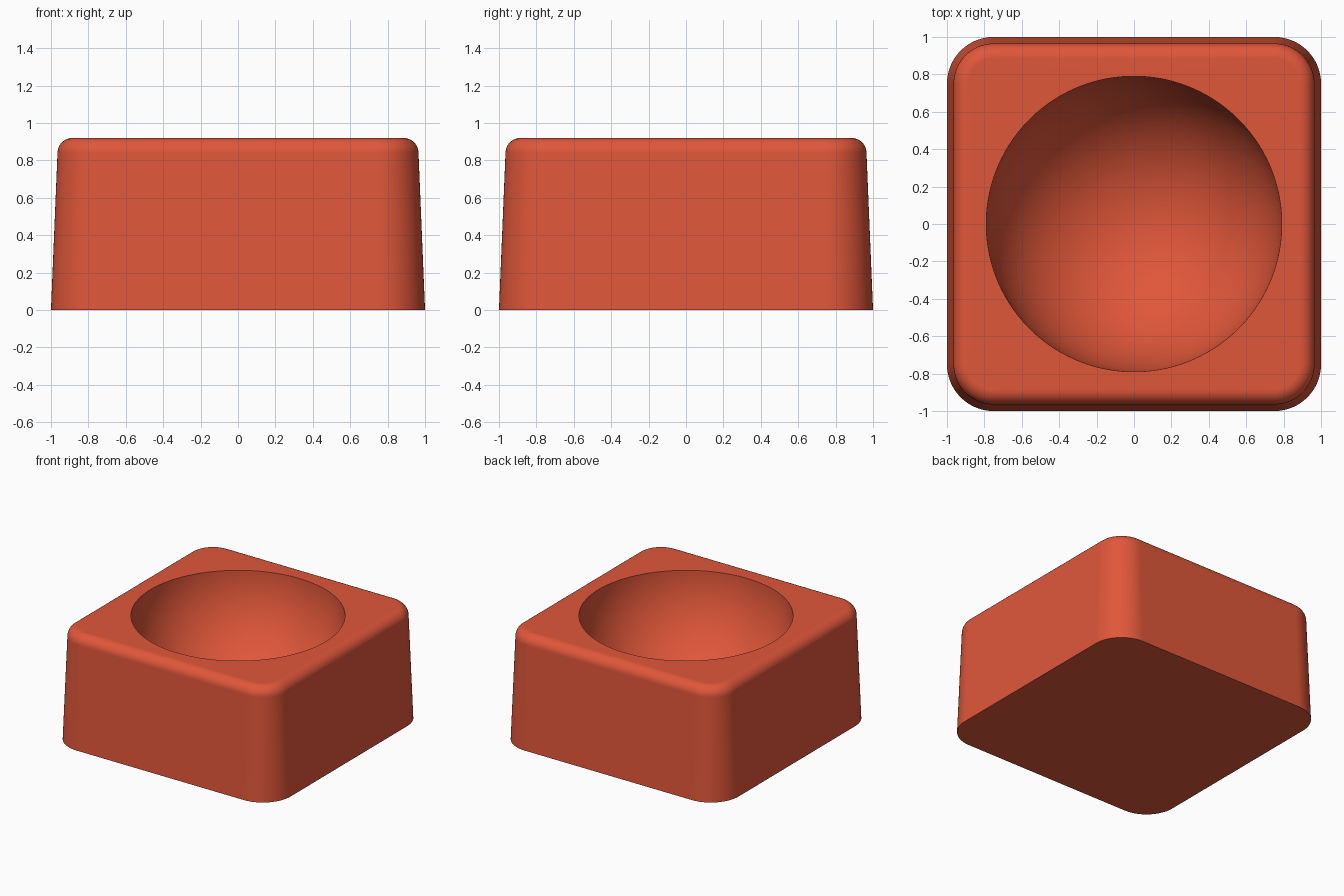
import bpy, bmesh
from math import sin, cos, pi, radians

cube = bpy.data.objects.get("Cube")
if cube:
    bpy.data.objects.remove(cube, do_unlink=True)

CORNER = 32            # points per rounded corner
HEIGHT = 0.92
BOWL = 0.79            # bowl radius
FILLET = 0.08
DRAFT = 0.035          # inward taper of the walls

mat = bpy.data.materials.new("terracotta red")
mat.use_nodes = True
colour = (0.745, 0.095, 0.042, 1)
mat.diffuse_color = colour
mat.node_tree.nodes["Principled BSDF"].inputs["Base Color"].default_value = colour

bm = bmesh.new()


def square_ring(inset, z):
    """Rounded square outline, offset inward by inset."""
    ring = []
    radius = 0.25 - inset
    for q in range(4):
        mid = pi / 4 + q * pi / 2
        cx, cy = (0.75 if cos(mid) > 0 else -0.75), (0.75 if sin(mid) > 0 else -0.75)
        for i in range(CORNER):
            a = (q + i / (CORNER - 1)) * pi / 2
            ring.append(bm.verts.new((cx + radius * cos(a), cy + radius * sin(a), z)))
    return ring


def round_ring(radius, z):
    n = 4 * CORNER
    return [bm.verts.new((radius * cos(2 * pi * (i + 0.5) / n),
                          radius * sin(2 * pi * (i + 0.5) / n), z)) for i in range(n)]


# Tapered walls and rounded top edge
rings = [square_ring(0, 0)]
for k in range(9):
    t = k / 8 * pi / 2
    rings.append(square_ring(DRAFT + FILLET * (1 - cos(t)), HEIGHT - FILLET * (1 - sin(t))))

# Flat top running into the hemispherical bowl
for k in range(32):
    t = k / 32 * pi / 2
    rings.append(round_ring(BOWL * cos(t), HEIGHT - BOWL * sin(t)))

for low, high in zip(rings, rings[1:]):
    for i in range(len(low)):
        j = (i + 1) % len(low)
        bm.faces.new((low[i], low[j], high[j], high[i]))

# Underside and the bottom of the bowl
bm.faces.new(rings[0][::-1])
pole = bm.verts.new((0, 0, HEIGHT - BOWL))
last = rings[-1]
for i in range(len(last)):
    bm.faces.new((last[i], last[(i + 1) % len(last)], pole))

mesh = bpy.data.meshes.new("square_bowl")
bm.to_mesh(mesh)
bm.free()
mesh.materials.append(mat)
bowl = bpy.data.objects.new("square_bowl", mesh)
bpy.context.collection.objects.link(bowl)

# Smooth curves with crisp rim and base edges
bpy.ops.object.select_all(action='DESELECT')
bowl.select_set(True)
bpy.context.view_layer.objects.active = bowl
bpy.ops.object.shade_smooth_by_angle(angle=radians(35))
weighted = bowl.modifiers.new("Weighted Normals", 'WEIGHTED_NORMAL')
weighted.keep_sharp = True
